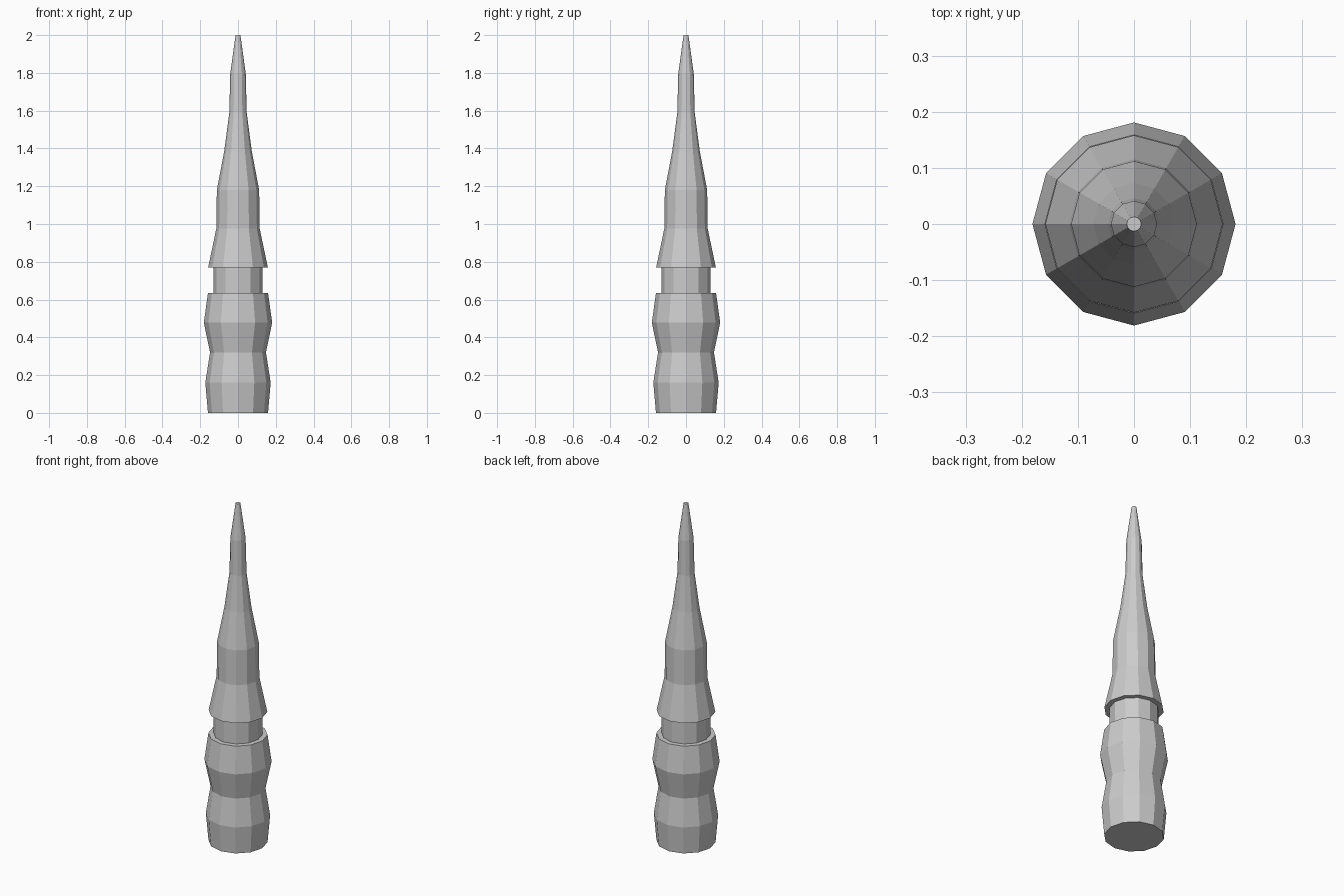
import bpy, bmesh
from math import cos, sin, tau

if "Cube" in bpy.data.objects:
    bpy.data.objects.remove(bpy.data.objects["Cube"])

SIDES = 12


def lathe(name, profile):
    """Turn a (radius, height) profile into a closed faceted solid."""
    bm = bmesh.new()
    rings = [[bm.verts.new((r * cos(tau * i / SIDES), r * sin(tau * i / SIDES), z))
              for i in range(SIDES)] for r, z in profile]
    for low, high in zip(rings, rings[1:]):
        for i in range(SIDES):
            j = (i + 1) % SIDES
            bm.faces.new((low[i], low[j], high[j], high[i]))
    bm.faces.new(rings[0][::-1])
    bm.faces.new(rings[-1])
    mesh = bpy.data.meshes.new(name)
    bm.to_mesh(mesh)
    bm.free()
    obj = bpy.data.objects.new(name, mesh)
    bpy.context.collection.objects.link(obj)
    return obj


# Bulging grip at the bottom
lathe("grip", [(0.159, 0), (0.173, 0.16), (0.148, 0.32), (0.181, 0.478), (0.159, 0.635)])

# Narrow straight collar
lathe("collar", [(0.131, 0.635), (0.131, 0.77)])

# Flared tapering spike with a small flat tip
lathe("spike", [(0.158, 0.77), (0.115, 0.975), (0.112, 1.18), (0.073, 1.385),
                (0.046, 1.59), (0.041, 1.795), (0.013, 2.0)])
